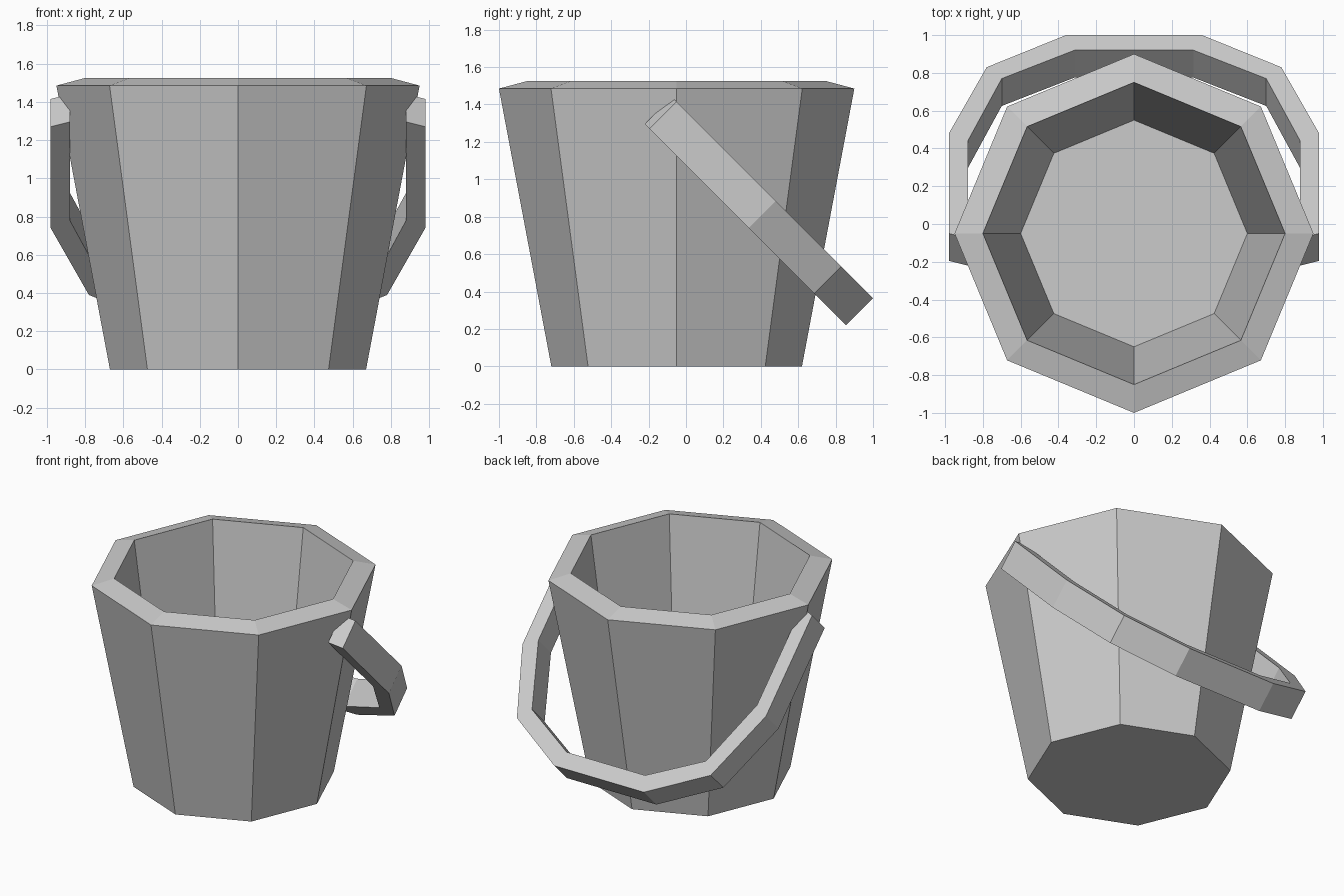
import bpy, bmesh, math

if "Cube" in bpy.data.objects:
    bpy.data.objects.remove(bpy.data.objects["Cube"])

CY = -0.05  # bucket axis offset


def finish(bm, name):
    bmesh.ops.recalc_face_normals(bm, faces=bm.faces)
    me = bpy.data.meshes.new(name)
    bm.to_mesh(me)
    bm.free()
    ob = bpy.data.objects.new(name, me)
    bpy.context.collection.objects.link(ob)
    return ob


def skin(bm, rings, closed_rings=True):
    """Bridge consecutive vertex rings with quads and cap both ends."""
    for a, b in zip(rings, rings[1:]):
        n = len(a)
        for i in range(n):
            j = (i + 1) % n
            bm.faces.new((a[i], a[j], b[j], b[i]))
    bm.faces.new(rings[0])
    bm.faces.new(rings[-1])


# Bucket: eight-sided wall profile (radius, height) from base over rim to floor
bm = bmesh.new()
profile = [(0.67, 0), (0.95, 1.485), (0.80, 1.525), (0.60, 0.10)]
rings = [[bm.verts.new((r * math.cos(k * math.pi / 4),
                        CY + r * math.sin(k * math.pi / 4), z))
          for k in range(8)] for r, z in profile]
skin(bm, rings)
finish(bm, "bucket")

# Handle: faceted bail hanging back at 45 degrees, (x, y) of its upper edges
outer = [(0.98, -0.05), (0.98, 0.48), (0.78, 0.83), (0.36, 1.0)]
inner = [(0.88, -0.075), (0.88, 0.44), (0.70, 0.77), (0.315, 0.92)]
PLANE, W = 1.365, 0.145  # upper plane is y + z = PLANE, W is band width offset


def mirrored(pts):
    return pts + [(-x, y) for x, y in reversed(pts)]


bm = bmesh.new()
rings = []
for o, i in zip(mirrored(outer), mirrored(inner)):
    section = [(o, 0), (i, 0), (i, W), (o, W)]
    rings.append([bm.verts.new((x, y - d, PLANE - y - d))
                  for (x, y), d in section])
skin(bm, rings)
finish(bm, "handle")
